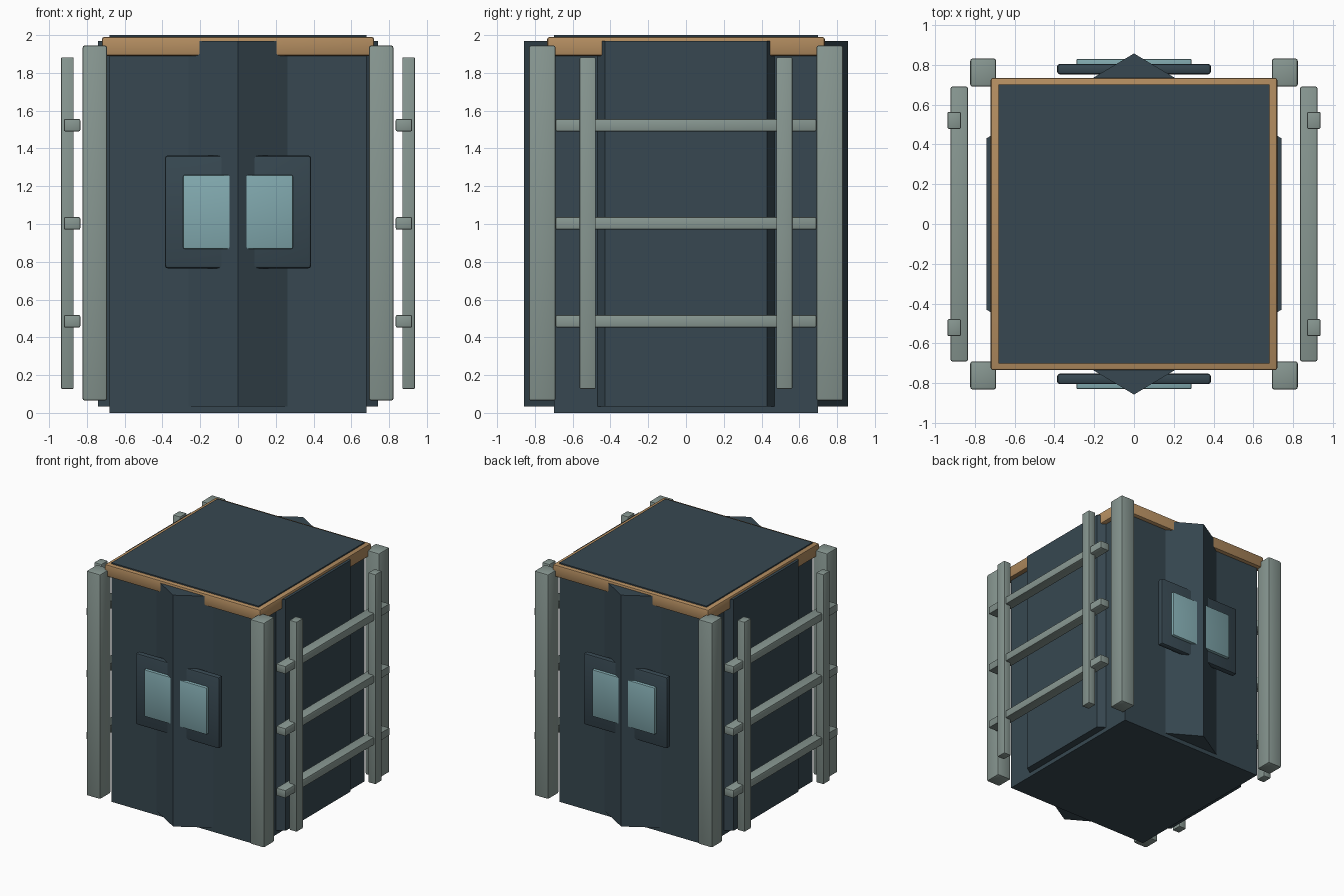
import bpy
import bmesh

if "Cube" in bpy.data.objects:
    bpy.data.objects.remove(bpy.data.objects["Cube"])


def material(name, colour):
    m = bpy.data.materials.new(name)
    m.diffuse_color = (*colour, 1)
    m.use_nodes = True
    m.node_tree.nodes["Principled BSDF"].inputs["Base Color"].default_value = m.diffuse_color
    return m


SLATE = material("slate blue", (0.038, 0.064, 0.082))
WOOD = material("tan wood", (0.45, 0.265, 0.117))
METAL = material("grey green metal", (0.245, 0.31, 0.285))
GLASS = material("pale teal glass", (0.223, 0.40, 0.43))


def finish(name, bm, mat, bevel=0.0, segments=2):
    bmesh.ops.recalc_face_normals(bm, faces=bm.faces)
    if bevel:
        bmesh.ops.bevel(bm, geom=bm.edges[:], offset=bevel, segments=segments,
                        profile=0.5, affect='EDGES')
    mesh = bpy.data.meshes.new(name)
    bm.to_mesh(mesh)
    bm.free()
    mesh.materials.append(mat)
    obj = bpy.data.objects.new(name, mesh)
    bpy.context.collection.objects.link(obj)
    return obj


def box(name, x, y, z, mat, bevel=0.0):
    """Box spanning the given (low, high) ranges."""
    bm = bmesh.new()
    bmesh.ops.create_cube(bm, size=1)
    for v in bm.verts:
        for i, r in enumerate((x, y, z)):
            v.co[i] = (r[0] + r[1]) / 2 + v.co[i] * (r[1] - r[0])
    return finish(name, bm, mat, bevel)


def prism(name, outline, z, mat):
    """Upright extrusion of a plan outline."""
    bm = bmesh.new()
    face = bm.faces.new([bm.verts.new((px, py, z[0])) for px, py in outline])
    top = bmesh.ops.extrude_face_region(bm, geom=[face])["geom"]
    for v in top:
        if isinstance(v, bmesh.types.BMVert):
            v.co.z = z[1]
    return finish(name, bm, mat)


def span(a, b, s):
    return tuple(sorted((a * s, b * s)))


# main cabin and roof trim
box("cabin_body", (-0.68, 0.68), (-0.70, 0.70), (0, 2.0), SLATE)
box("roof_trim", (-0.72, 0.72), (-0.735, 0.735), (1.89, 1.99), WOOD, 0.012)

# front and back: pointed ridge, window frame and glass crossing it
for s, side in ((-1, "front"), (1, "back")):
    prism(side + "_ridge", [(-0.28, 0.69 * s), (0.28, 0.69 * s), (0, 0.857 * s)],
          (0.035, 1.97), SLATE)
    box(side + "_window_frame", (-0.387, 0.387), span(0.752, 0.805, s),
        (0.765, 1.363), SLATE, 0.015)
    box(side + "_window_glass", (-0.29, 0.29), span(0.775, 0.83, s),
        (0.868, 1.26), GLASS, 0.008)

# sides: raised panel with slanted edges, and a ladder rack
for s, side in ((-1, "left"), (1, "right")):
    prism(side + "_panel", [(0.67 * s, -0.475), (0.742 * s, -0.43),
                            (0.742 * s, 0.43), (0.67 * s, 0.475)],
          (0.035, 1.97), SLATE)
    for t, end in ((-1, "front"), (1, "back")):
        box(f"{side}_{end}_rack_upright", span(0.87, 0.937, s), span(0.478, 0.563, t),
            (0.127, 1.882), METAL, 0.006)
        box(f"{side}_{end}_corner_post", span(0.693, 0.823, s), span(0.69, 0.832, t),
            (0.065, 1.945), METAL, 0.012)
    for i, zc in enumerate((0.485, 1.003, 1.523)):
        box(f"{side}_rack_rung_{i + 1}", span(0.835, 0.922, s), (-0.69, 0.69),
            (zc - 0.033, zc + 0.033), METAL, 0.008)

# soften only the bevelled edges
bpy.ops.object.select_all(action='SELECT')
bpy.context.view_layer.objects.active = bpy.data.objects["cabin_body"]
bpy.ops.object.shade_smooth_by_angle(angle=0.52)
